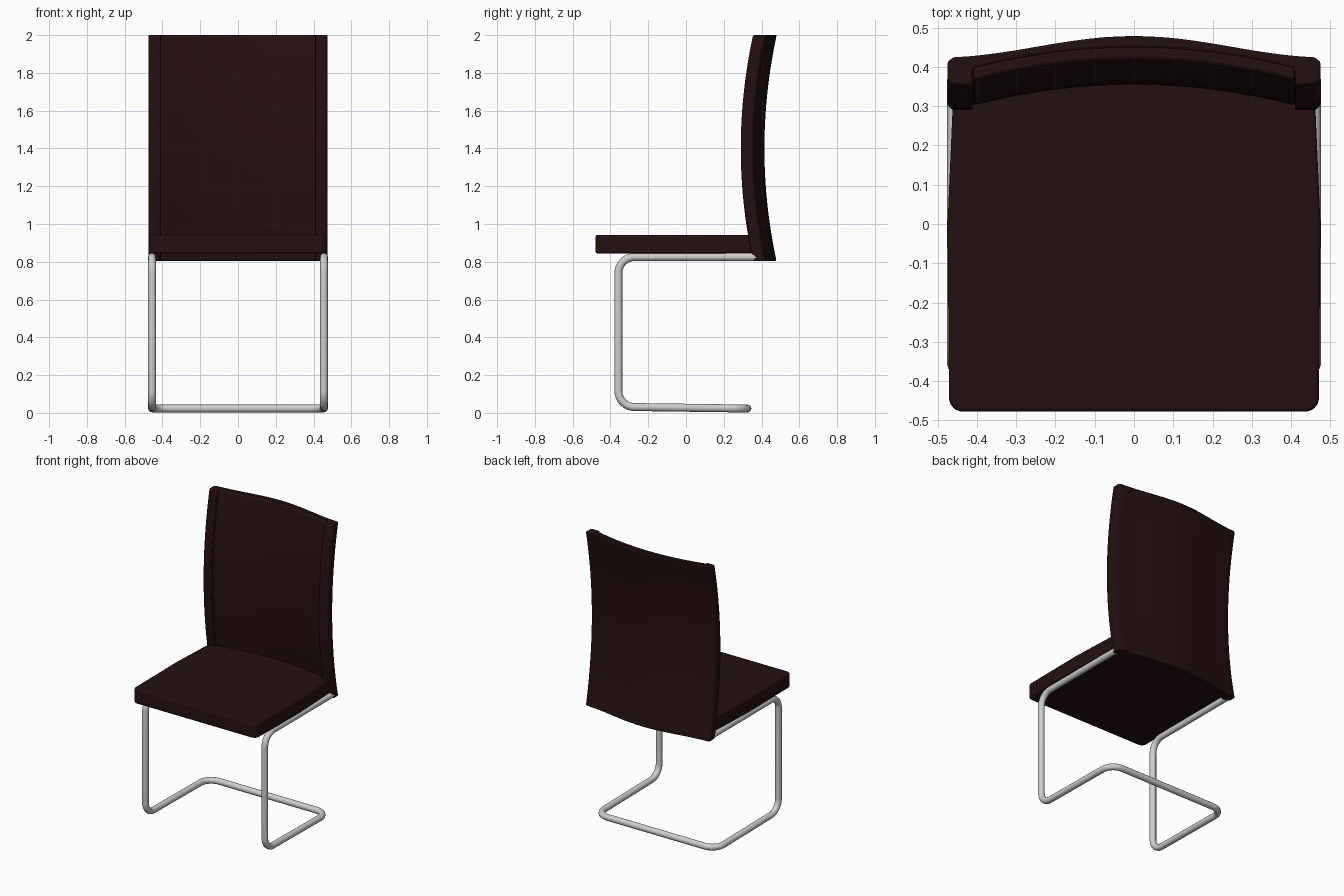
import bpy, bmesh
from math import pi, cos, radians
from mathutils import Vector

if "Cube" in bpy.data.objects:
    bpy.data.objects.remove(bpy.data.objects["Cube"])


def material(name, rgb, metallic=0.0, roughness=0.6):
    m = bpy.data.materials.new(name)
    m.use_nodes = True
    m.diffuse_color = (*rgb, 1)
    shader = m.node_tree.nodes["Principled BSDF"]
    shader.inputs["Base Color"].default_value = (*rgb, 1)
    shader.inputs["Metallic"].default_value = metallic
    shader.inputs["Roughness"].default_value = roughness
    return m


leather = material("dark brown leather", (0.018, 0.005, 0.005))
steel = material("light grey steel", (0.62, 0.62, 0.61))


def fillet(points, radius, steps=6, closed=False):
    """Round the corners of a polyline."""
    pts = [Vector(p) for p in points]
    out = []
    for i, p in enumerate(pts):
        if not closed and i in (0, len(pts) - 1):
            out.append(p)
            continue
        a, b = pts[i - 1], pts[(i + 1) % len(pts)]
        s, e = p + (a - p).normalized() * radius, p + (b - p).normalized() * radius
        # a slightly weighted curve keeps the bend close to circular
        w = 0.72
        for k in range(steps + 1):
            t = k / steps
            n = (1 - t) ** 2, 2 * w * t * (1 - t), t * t
            out.append((s * n[0] + p * n[1] + e * n[2]) / sum(n))
    return out


def smooth(obj):
    bpy.ops.object.select_all(action="DESELECT")
    obj.select_set(True)
    bpy.context.view_layer.objects.active = obj
    bpy.ops.object.shade_smooth_by_angle(angle=radians(35))


def loft(name, section, heights, shift, bevel):
    """Stack one xy section at several heights, offset in y by shift(z)."""
    bm = bmesh.new()
    rings = [[bm.verts.new((x, y + shift(z), z)) for x, y in section] for z in heights]
    n = len(section)
    for lo, hi in zip(rings, rings[1:]):
        for i in range(n):
            j = (i + 1) % n
            bm.faces.new((lo[i], lo[j], hi[j], hi[i]))
    bm.faces.new(rings[0])
    bm.faces.new(rings[-1])
    bmesh.ops.recalc_face_normals(bm, faces=bm.faces)
    mesh = bpy.data.meshes.new(name)
    bm.to_mesh(mesh)
    bm.free()
    mesh.materials.append(leather)
    obj = bpy.data.objects.new(name, mesh)
    bpy.context.collection.objects.link(obj)
    mod = obj.modifiers.new("soft edges", "BEVEL")
    mod.width = bevel
    mod.segments = 2
    mod.limit_method = "ANGLE"
    mod.angle_limit = radians(40)
    smooth(obj)
    return obj


def span(a, b, n):
    return [a + (b - a) * i / n for i in range(n + 1)]


HALF, INNER = 0.475, 0.41          # half widths of the chair and back panel


def lean(z):                       # the back bows forward at mid height
    return 0.065 * ((z - 1.4) / 0.6) ** 2


def rear(x):                       # rear face of the back, seen from above
    return 0.36 + 0.0275 * (1 + cos(pi * x / 0.5))


def front(x):                      # front face of the back panel
    return 0.355 - 0.053 * (x / INNER) ** 2


# Back shell with raised side rails and a pocket for the panel
levels = span(0.805, 2.0, 20)
corner = [(HALF, 0.35), (HALF, 0.305), (0.47, 0.295), (0.458, 0.29), (INNER, 0.29)]
shell = [(x, rear(x)) for x in span(-0.46, 0.46, 24)]
shell += corner
shell += [(x, front(x) + 0.03) for x in span(INNER, -INNER, 20)]
shell += [(-x, y) for x, y in reversed(corner)]
loft("back_shell", shell, levels, lean, 0.006)

# Curved padded panel set between the rails
edge = INNER - 0.001
panel = [(x, front(x)) for x in span(-edge, edge, 20)]
panel += [(x, front(x) + 0.032) for x in span(edge, -edge, 20)]
loft("back_panel", panel, levels, lean, 0.007)

# Seat cushion, its rear edge following the curve of the back
outline = fillet([(-HALF, 0), (-0.471, -0.478), (0.471, -0.478), (HALF, 0)], 0.035)
seat = [(p.x, p.y) for p in outline]
seat += [(x, front(x) + 0.057) for x in span(0.46, -0.46, 16)]
loft("seat", seat, [0.845, 0.942], lambda z: 0, 0.008)

# Cantilever frame: one bent tube, mirrored left to right
side = [(0.455, 0.37, 0.825), (0.455, -0.358, 0.825), (0.455, -0.358, 0.032),
        (0.455, 0.325, 0.023)]
path = fillet(side + [(-x, y, z) for x, y, z in reversed(side)], 0.085, 8)
curve = bpy.data.curves.new("tube_frame", "CURVE")
curve.dimensions = "3D"
curve.bevel_depth = 0.021
curve.bevel_resolution = 4
curve.use_fill_caps = True
spline = curve.splines.new("POLY")
spline.points.add(len(path) - 1)
for point, co in zip(spline.points, path):
    point.co = (*co, 1)
curve.materials.append(steel)
frame = bpy.data.objects.new("tube_frame", curve)
bpy.context.collection.objects.link(frame)
bpy.ops.object.select_all(action="DESELECT")
frame.select_set(True)
bpy.context.view_layer.objects.active = frame
bpy.ops.object.convert(target="MESH")
smooth(bpy.context.view_layer.objects.active)
